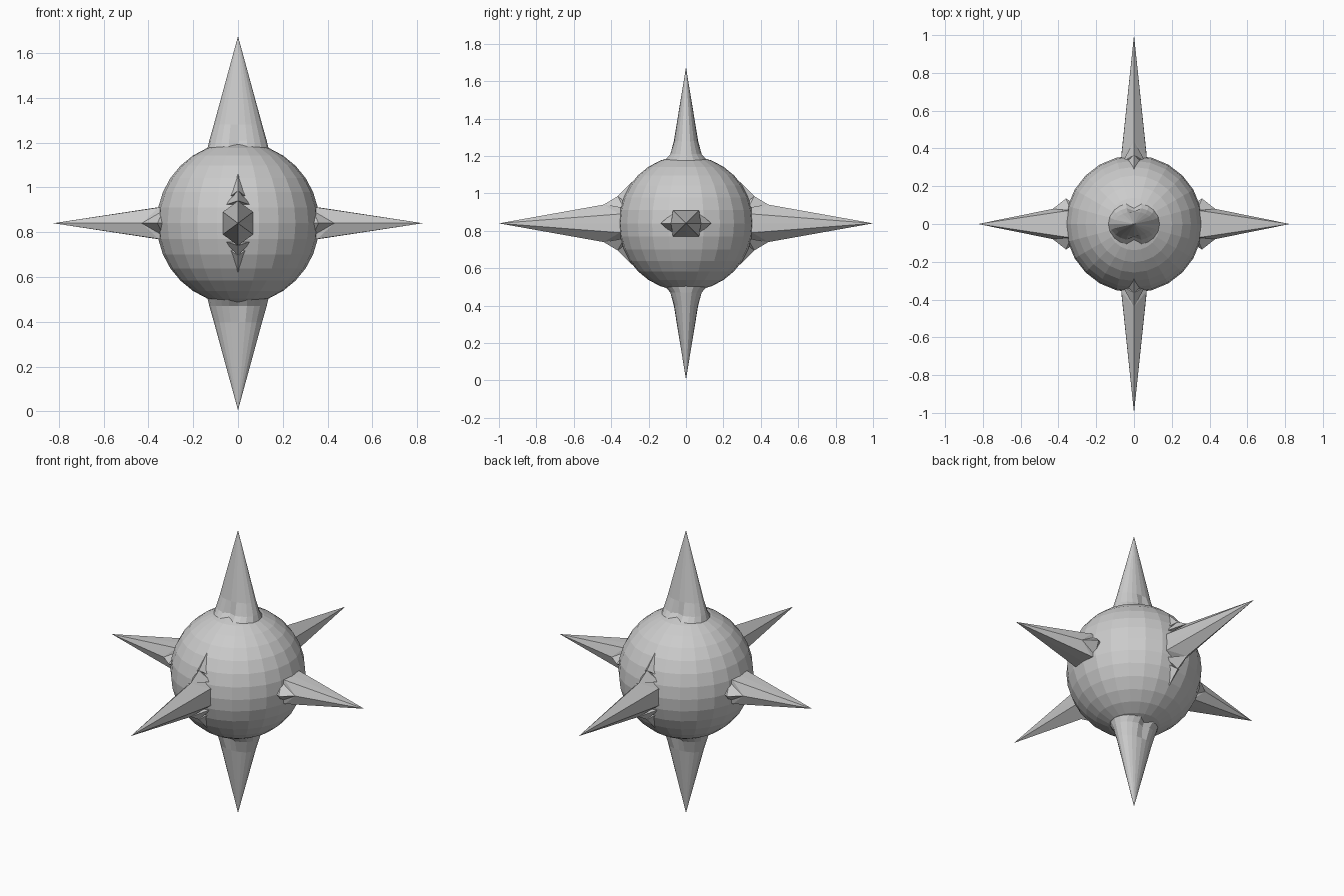
import bpy, bmesh, math
from mathutils import Vector

if "Cube" in bpy.data.objects:
    bpy.data.objects.remove(bpy.data.objects["Cube"])

C = Vector((0, 0, 0.84))


def finish(name, bm):
    bmesh.ops.recalc_face_normals(bm, faces=bm.faces)
    me = bpy.data.meshes.new(name)
    bm.to_mesh(me)
    bm.free()
    ob = bpy.data.objects.new(name, me)
    bpy.context.collection.objects.link(ob)


def add_hull(bm, pts):
    part = bmesh.new()
    for p in pts:
        part.verts.new(p)
    res = bmesh.ops.convex_hull(part, input=part.verts)
    loose = [g for g in res["geom_interior"] if isinstance(g, bmesh.types.BMVert)]
    bmesh.ops.delete(part, geom=loose, context='VERTS')
    tmp = bpy.data.meshes.new("tmp")
    part.to_mesh(tmp)
    part.free()
    bm.from_mesh(tmp)
    bpy.data.meshes.remove(tmp)


# faceted body
bm = bmesh.new()
bmesh.ops.create_uvsphere(bm, u_segments=24, v_segments=16, radius=0.363)
bmesh.ops.translate(bm, verts=bm.verts, vec=C)
finish("round_body", bm)


# side spike: out = outward axis, wide = axis of the flared shoulders
def side_spike(name, out, wide, tip, shoulder, corner, half, flare):
    out, wide = Vector(out), Vector(wide)
    thin = out.cross(wide)

    def P(d, a, b):
        return C + out * d + wide * a + thin * b
    bm = bmesh.new()
    sd, sw = shoulder
    pts = [P(tip, 0, 0)]
    for s in (1, -1):
        pts += [P(sd, s * sw, 0), P(0.365, 0, s * half), P(0.30, s * sw, 0), P(0.30, 0, s * half)]
        for t in (1, -1):
            pts += [P(0.355, s * corner, t * half), P(0.30, s * corner, t * half)]
    add_hull(bm, pts)
    # webs flaring from the shoulders down to the body
    for s in (1, -1):
        prev = (sd, sw, 0)
        for fd, fw, t in flare:
            add_hull(bm, [P(prev[0], s * prev[1], 0), P(fd, s * fw, 0),
                          P(0.33, s * prev[1] * 0.8, half * t), P(0.33, s * prev[1] * 0.8, -half * t),
                          P(0.27, s * sw, 0)])
            prev = (fd, fw, 0)
    finish(name, bm)


for s, n in ((1, "right"), (-1, "left")):
    side_spike(n + "_spike", (s, 0, 0), (0, 1, 0), 0.825, (0.43, 0.08), 0.07, 0.07,
               [(0.36, 0.135, 0.9)])
for s, n in ((-1, "front"), (1, "back")):
    side_spike(n + "_spike", (0, s, 0), (0, 0, 1), 1.0, (0.44, 0.10), 0.05, 0.067,
               [(0.365, 0.145, 0.9), (0.29, 0.22, 0.6)])


# upper and lower spikes: oval rings, pinched at the middle of front and back
ANG = [0, 20, 40, 56, 72, 90]
ANG += [180 - a for a in ANG[-2::-1]]
ANG += [a + 180 for a in ANG[1:-1]]
RINGS = [(0.29, 0.15, 0.14), (0.34, 0.135, 0.115), (0.37, 0.128, 0.088), (0.44, 0.108, 0.065)]
for s, n in ((1, "upper"), (-1, "lower")):
    bm = bmesh.new()
    rows = []
    for d, rx, ry in RINGS:
        row = []
        for a in ANG:
            c, q = math.cos(math.radians(a)), math.sin(math.radians(a))
            pinch = 0.8 if a in (90, 270) and d < 0.4 else 1
            row.append(bm.verts.new(C + Vector((rx * c, ry * q * pinch, s * d))))
        rows.append(row)
    tip = bm.verts.new(C + Vector((0, 0, s * 0.835)))
    k = len(ANG)
    for i in range(k):
        j = (i + 1) % k
        for a, b in zip(rows, rows[1:]):
            bm.faces.new((a[i], a[j], b[j], b[i]))
        bm.faces.new((rows[-1][i], rows[-1][j], tip))
    finish(n + "_spike", bm)
